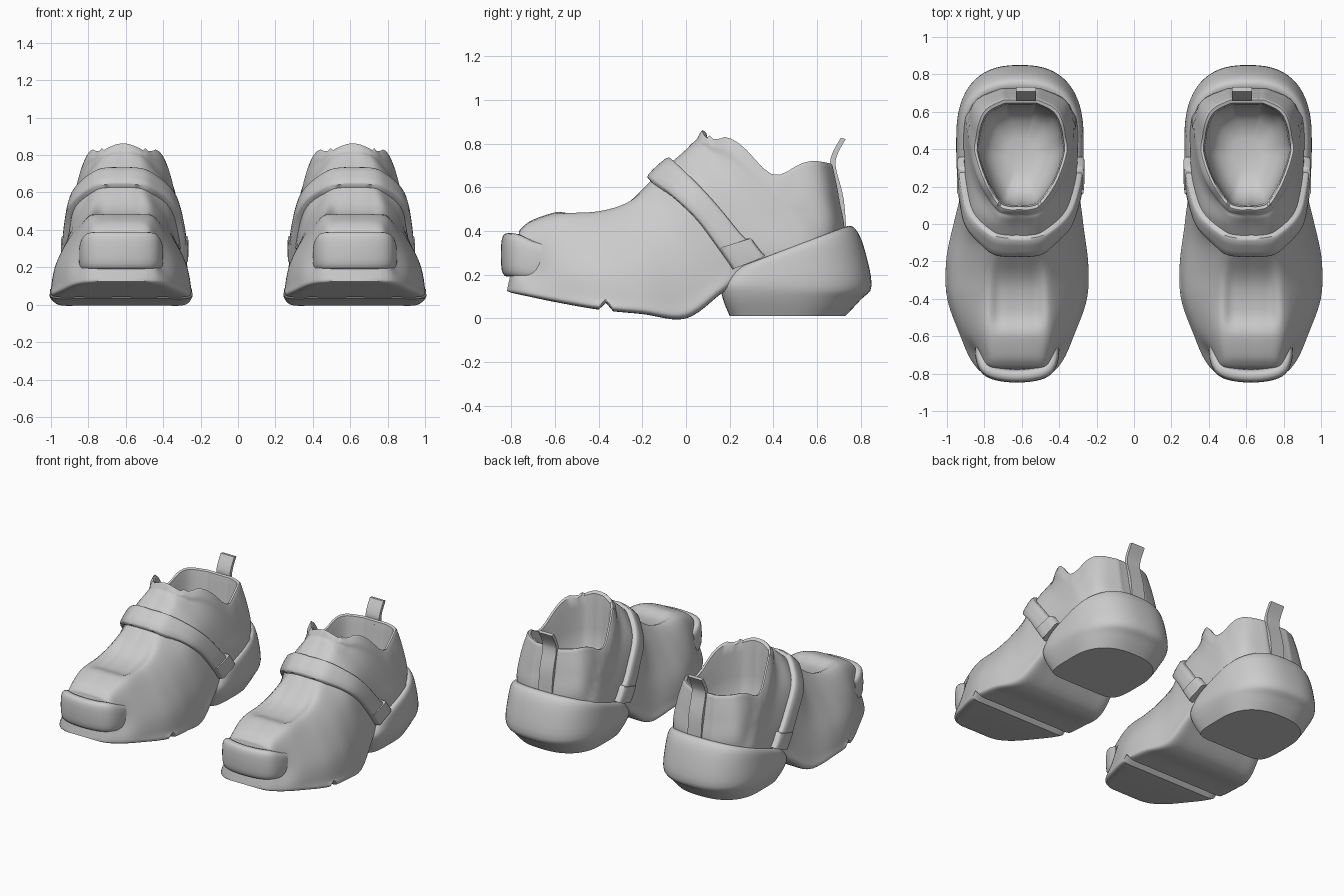
import bpy, bmesh, math
from mathutils import Vector
from mathutils.bvhtree import BVHTree

if "Cube" in bpy.data.objects:
    bpy.data.objects.remove(bpy.data.objects["Cube"])

grey = bpy.data.materials.new("grey")
grey.diffuse_color = (0.6, 0.6, 0.6, 1)
grey.use_nodes = True
grey.node_tree.nodes["Principled BSDF"].inputs["Base Color"].default_value = grey.diffuse_color


def smooth(a, b, v):
    t = min(1, max(0, (v - a) / (b - a)))
    return t * t * (3 - 2 * t)


def centre_x(y):
    # the ankle sits slightly further inward than the forefoot
    return 0.625 - 0.02 * smooth(-0.2, 0.3, y)


def spline(rows, steps):
    """Catmull-Rom interpolation through rows of numbers."""
    out, n = [], len(rows)
    for i in range(n - 1):
        a, b, c, d = rows[max(i - 1, 0)], rows[i], rows[i + 1], rows[min(i + 2, n - 1)]
        for s in range(steps):
            t = s / steps
            out.append([0.5 * (2 * q + (r - p) * t + (2 * p - 5 * q + 4 * r - w) * t * t
                               + (3 * q - p - 3 * r + w) * t ** 3)
                        for p, q, r, w in zip(a, b, c, d)])
    out.append(list(rows[-1]))
    return out


def loft(name, rings, closed=True, caps=True, angle=40):
    bm = bmesh.new()
    vs = [[bm.verts.new(p) for p in r] for r in rings]
    n = len(rings[0])
    for a, b in zip(vs, vs[1:]):
        for j in range(n if closed else n - 1):
            k = (j + 1) % n
            bm.faces.new((a[j], a[k], b[k], b[j]))
    if caps:
        bm.faces.new(vs[0][::-1])
        bm.faces.new(vs[-1])
    bmesh.ops.recalc_face_normals(bm, faces=bm.faces)
    me = bpy.data.meshes.new(name)
    bm.to_mesh(me)
    bm.free()
    ob = bpy.data.objects.new(name, me)
    bpy.context.collection.objects.link(ob)
    me.materials.append(grey)
    bpy.ops.object.select_all(action='DESELECT')
    ob.select_set(True)
    bpy.context.view_layer.objects.active = ob
    bpy.ops.object.shade_smooth_by_angle(angle=math.radians(angle))
    ob.modifiers.new("pair", 'MIRROR')
    return ob


# Body: sections fanning from the toe round to the collar
# sole y, sole z, top y, top z, half widths from sole to top, side dip
sections = [
    (-.82, .125, -.765, .39, .13, .135, .13, .13, .11, 0),
    (-.79, .115, -.755, .41, .185, .195, .175, .17, .14, 0),
    (-.72, .10, -.70, .45, .24, .245, .20, .19, .15, 0),
    (-.60, .075, -.57, .49, .29, .30, .28, .23, .17, 0),
    (-.40, .04, -.40, .505, .36, .365, .34, .26, .17, 0),
    (-.20, .02, -.27, .55, .365, .372, .34, .255, .16, 0),
    (.00, .00, -.15, .64, .335, .34, .315, .245, .14, 0),
    (.17, .12, -.08, .70, .305, .31, .295, .25, .14, 0),
    (.30, .20, -.01, .76, .27, .30, .29, .245, .14, 0),
    (.60, .20, .03, .80, .20, .30, .29, .24, .135, .02),
    (.72, .36, .05, .82, .14, .27, .285, .235, .13, .06),
    (.70, .55, .06, .84, .13, .25, .275, .225, .13, .10),
    (.67, .70, .07, .86, .12, .22, .258, .205, .12, .125),
]
rings = []
for yb, zb, yt, zt, w0, w1, w2, w3, w4, dip in spline(sections, 6):
    half = spline([(0, 0), (0, w0 * .6), (.01, w0), (.12, w1), (.4, w2), (.72, w3),
                   (.95, w4), (1, w4 * .5), (1, 0)], 5)
    # notch across the front sole
    notch = .035 if abs(yb + .3667) < .01 else 0
    ring = []
    for sign, pts in ((1, half), (-1, half[-2:0:-1])):
        for t, w in pts:
            y = yb + (yt - yb) * t
            z = zb + (zt - zb) * t - dip * math.exp(-((t - .45) / .2) ** 2)
            # the tongue stands above the side panels
            z -= .26 * dip * math.exp(-((t - .91) / .06) ** 2)
            z -= .2 * dip * smooth(0, .12, w) if t > .95 else 0
            z += notch * smooth(.09, .03, t) if t > .03 else notch
            # sunken centre of the instep
            if t > .7:
                z -= .035 * (1 - smooth(.09, .165, w)) * smooth(-.60, -.48, y) * (1 - smooth(-.35, -.1, y))
            # heel panel sits below the side panel
            seam = .42 + (.64 - z) * .57
            w -= min(w, .012) * smooth(seam, seam + .03, y) * smooth(.2, .3, z)
            ring.append(Vector((centre_x(y) + sign * w, y, z)))
    rings.append(ring)

# Collar lip and hollow interior
collar = rings[-1]
mid = Vector((.605, .37, .74))
for scale, drop in ((.975, -.008), (.92, 0), (.89, .06), (.87, .18), (.80, .32), (.6, .40), (.3, .43)):
    flat = smooth(0, .35, drop)
    ring = []
    for p in collar:
        q = mid + (p - mid) * scale
        q.z = q.z * (1 - flat) + .74 * flat - drop
        ring.append(q)
    rings.append(ring)
body = loft("shoe_body", rings)
tree = BVHTree.FromPolygons([v.co.copy() for v in body.data.vertices],
                            [tuple(p.vertices) for p in body.data.polygons])


def overlay(name, rows, thick):
    """Padded band laid on the body; rows hold matching edge points."""
    out = []
    for x, y0, z0, y1, z1 in rows:
        line = []
        for v, h in ((0, -.012), (.02, .7 * thick), (.1, .95 * thick), (.35, thick),
                     (.65, thick), (.9, .95 * thick), (.98, .7 * thick), (1, -.012)):
            p = Vector((.61 + x, y0 + (y1 - y0) * v, z0 + (z1 - z0) * v))
            co, no, _, _ = tree.find_nearest(p)
            if no.dot(p - Vector((.61, .1, .3))) < 0:
                no = -no
            line.append(co + no * h)
        out.append(line)
    first = [p + (Vector((.61, .2, p.z)) - p) * .15 for p in out[0]]
    last = [p + (Vector((.61, .2, p.z)) - p) * .15 for p in out[-1]]
    return loft(name, [first] + out + [last], closed=False, caps=False, angle=50)


# Strap over the instep: half width, front edge y z, rear edge y z
side = spline([(0, -.175, .64, -.07, .73), (.12, -.165, .63, -.06, .725), (.20, -.13, .61, -.02, .69),
               (.255, -.06, .555, .05, .62), (.295, .05, .45, .16, .50), (.31, .14, .33, .25, .39),
               (.32, .215, .225, .35, .29)], 5)
overlay("instep_strap", [(-r[0], *r[1:]) for r in side[:0:-1]] + side, .032)

# Strap keepers at both lower ends
for sign, label in ((1, "outer"), (-1, "inner")):
    keeper = spline([(sign * .31, .15, .32, .30, .365), (sign * .32, .215, .225, .36, .285)], 4)
    overlay(label + "_strap_keeper", keeper, .04)

# Heel cup: squared at the front, rounded behind, sloping top edge
# front y, rear y, half width, z, slope share
cup = []
for y0, y1, w, z, slope in spline([(.20, .73, .28, .01, 0), (.17, .80, .32, .085, 0), (.16, .85, .34, .15, .0),
                                   (.19, .815, .335, .20, .55), (.22, .775, .325, .22, .9),
                                   (.24, .735, .30, .225, 1), (.27, .69, .25, .21, 1)], 4):
    ring = []
    for i in range(64):
        a = 2 * math.pi * i / 64
        c, s = math.cos(a), math.sin(a)
        px, py = (.8, .8) if s > 0 else (.25, .45)
        yc = .45
        y = yc + (y1 - yc if s > 0 else yc - y0) * math.copysign(abs(s) ** py, s)
        x = .61 + w * math.copysign(abs(c) ** px, c)
        ring.append((x, y, z + slope * .19 * (y - .22) / .5))
    cup.append(ring)
loft("heel_cup", cup, angle=30)

# Toe bumper: padded roll bent round the front
path = spline([(-.19, -.66), (-.185, -.72), (-.16, -.775), (-.10, -.802), (0, -.812),
               (.10, -.802), (.16, -.775), (.185, -.72), (.19, -.66)], 4)
roll = []
for i, (x, y) in enumerate(path):
    a, b = path[max(i - 1, 0)], path[min(i + 1, len(path) - 1)]
    n = Vector((b[1] - a[1], a[0] - b[0], 0)).normalized()
    back = smooth(-.80, -.66, y)
    ring = []
    for k in range(20):
        t = 2 * math.pi * k / 20
        c, s = math.cos(t), math.sin(t)
        out = .036 * math.copysign(abs(c) ** .6, c)
        up = (.1 - .015 * back) * math.copysign(abs(s) ** .7, s)
        ring.append(Vector((.625 + x, y, .29 - .03 * back + up)) + n * out)
    roll.append(ring)
loft("toe_bumper", roll, angle=60)

# Heel pull tab
tab = []
for y, z in spline([(.725, .36), (.71, .55), (.675, .69), (.68, .75), (.72, .825)], 5):
    tab.append([(.525, y - .012, z), (.63, y - .012, z), (.63, y + .012, z - .004), (.525, y + .012, z - .004)])
loft("heel_pull_tab", tab)
